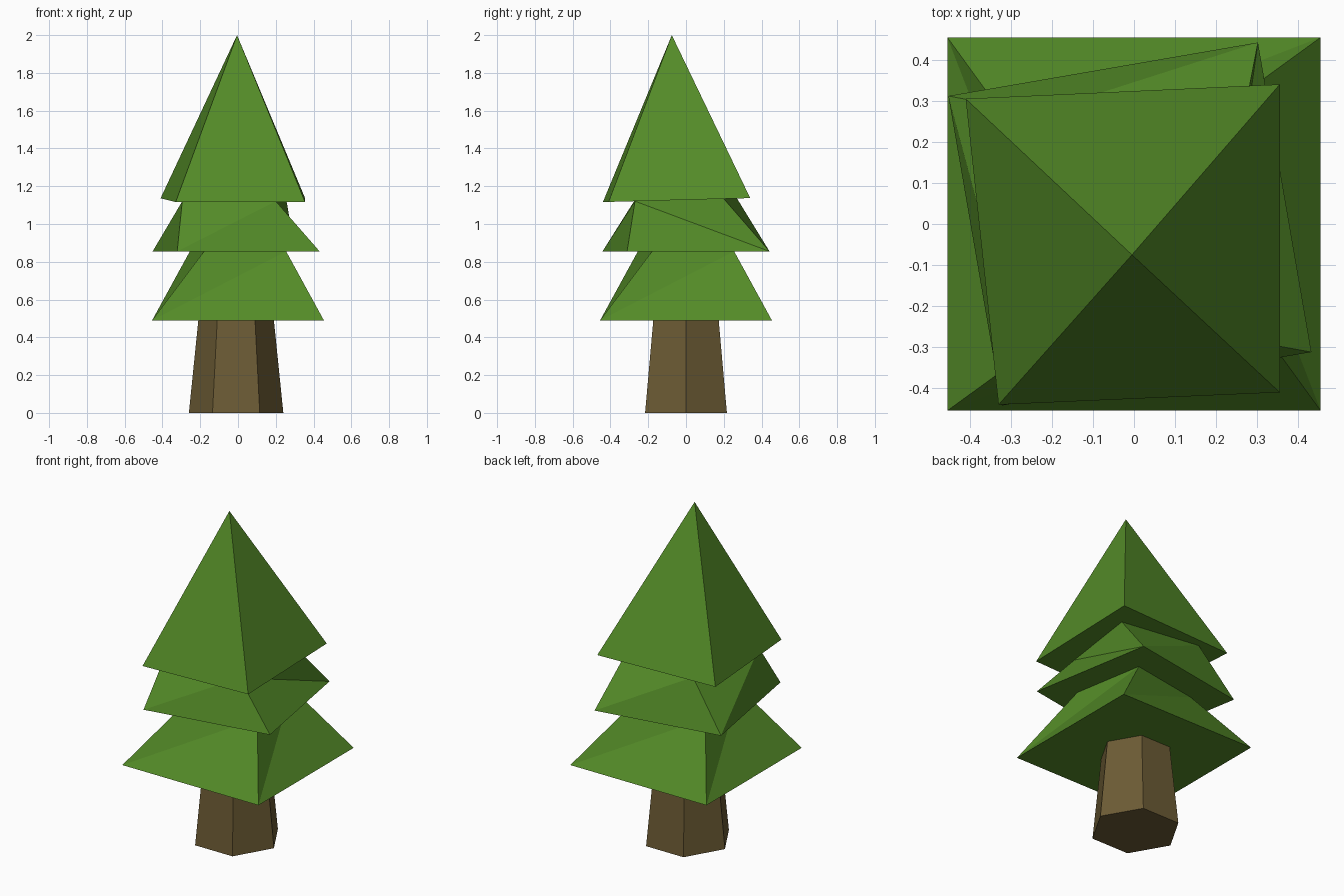
import bpy
import bmesh
import math

if "Cube" in bpy.data.objects:
    bpy.data.objects.remove(bpy.data.objects["Cube"], do_unlink=True)


def make_material(name, colour):
    mat = bpy.data.materials.new(name)
    mat.use_nodes = True
    mat.diffuse_color = colour
    mat.node_tree.nodes["Principled BSDF"].inputs["Base Color"].default_value = colour
    return mat


def polygon(sides, radius, z, start, cx=0.0):
    """Regular ring of points, counter-clockwise from the start angle in degrees."""
    angles = [math.radians(start + 360 * i / sides) for i in range(sides)]
    return [(cx + radius * math.cos(a), radius * math.sin(a), z) for a in angles]


def tilted(corners):
    """Corner ring on the slightly tilted plane under the crown top."""
    return [(x, y, 1.128 + 0.027 * y) for x, y in corners]


def skin(name, rings, mat, apex=None, triangles=(), flipped=()):
    """Join rings bottom to top; bands in triangles are split, flipped names (band, side)."""
    bm = bmesh.new()
    loops = [[bm.verts.new(p) for p in ring] for ring in rings]
    bm.faces.new(loops[0][::-1])
    for band, (low, high) in enumerate(zip(loops, loops[1:])):
        for i in range(len(low)):
            j = (i + 1) % len(low)
            a, b, c, d = low[i], low[j], high[j], high[i]
            if band not in triangles:
                bm.faces.new((a, b, c, d))
            elif (band, i) in flipped:
                bm.faces.new((a, b, d))
                bm.faces.new((b, c, d))
            else:
                bm.faces.new((a, b, c))
                bm.faces.new((a, c, d))
    last = loops[-1]
    if apex:
        tip = bm.verts.new(apex)
        for i in range(len(last)):
            bm.faces.new((last[i], last[(i + 1) % len(last)], tip))
    else:
        bm.faces.new(last)
    mesh = bpy.data.meshes.new(name)
    bm.to_mesh(mesh)
    bm.free()
    mesh.materials.append(mat)
    obj = bpy.data.objects.new(name, mesh)
    bpy.context.collection.objects.link(obj)
    return obj


green = make_material("leaf green", (0.089, 0.262, 0.021, 1))
brown = make_material("bark brown", (0.15, 0.105, 0.035, 1))

# Tapered six-sided trunk
skin("trunk", [polygon(6, 0.25, 0, 0, -0.01), polygon(6, 0.2, 0.49, 0, -0.01)], brown)

# Foliage: three stacked skirts, each twisted a little, ending in a point
twist = 234.8
foliage = [
    polygon(4, 0.643, 0.49, 225),
    polygon(4, 0.312, 0.855, twist),
    polygon(4, 0.541, 0.855, twist, -0.01),
    tilted([(-0.295, -0.275), (0.2, -0.27), (0.255, 0.2), (-0.236, 0.27)]),
    tilted([(-0.33, -0.44), (0.355, -0.41), (0.355, 0.34), (-0.41, 0.305)]),
]
skin("foliage", foliage, green, apex=(-0.005, -0.075, 2.0),
     triangles=(0, 2), flipped={(2, 1)})
